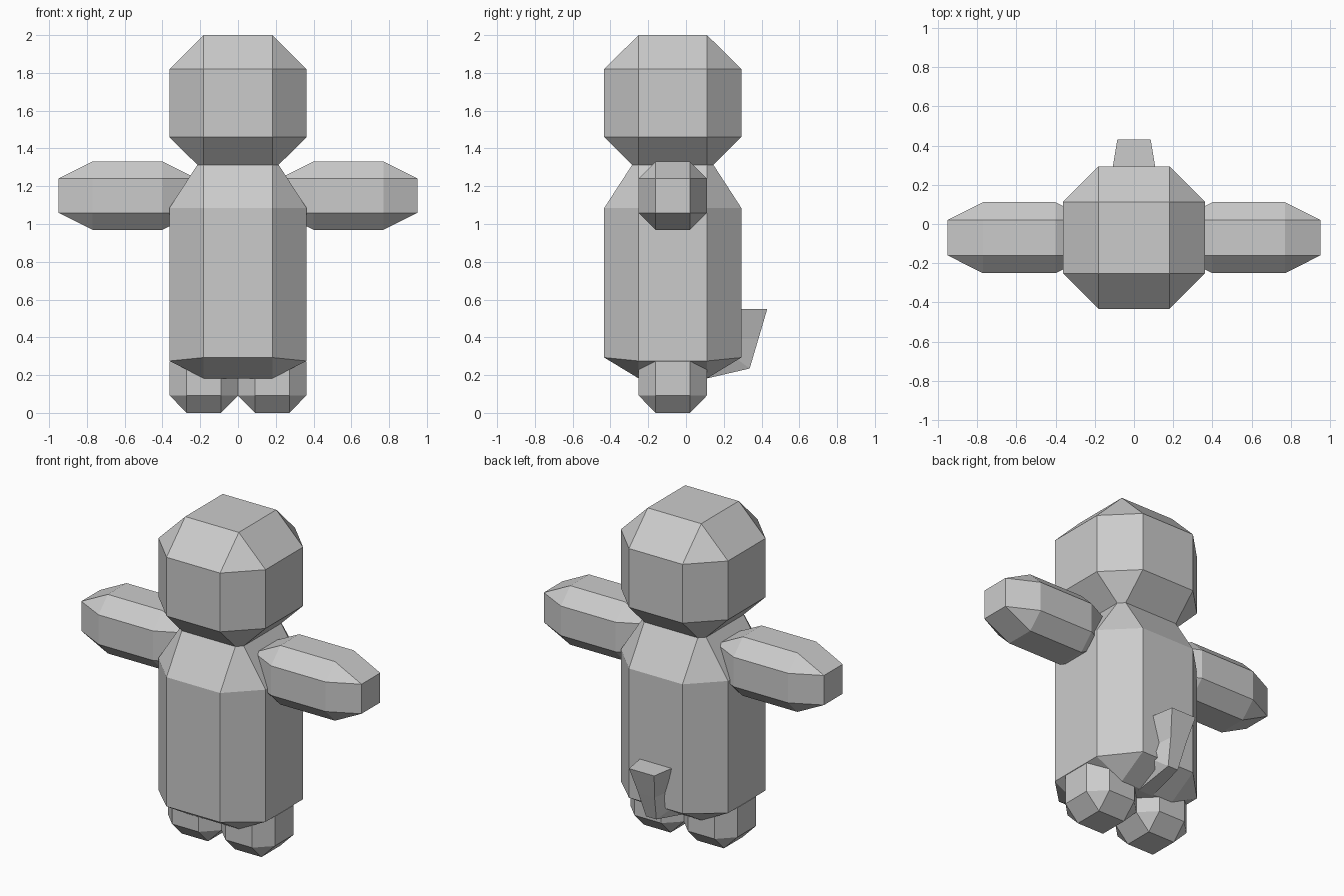
import bpy, bmesh

if "Cube" in bpy.data.objects:
    bpy.data.objects.remove(bpy.data.objects["Cube"])

CY = -0.07  # depth centre of the body, arms and feet


def finish(name, bm):
    bmesh.ops.recalc_face_normals(bm, faces=bm.faces)
    me = bpy.data.meshes.new(name)
    bm.to_mesh(me)
    bm.free()
    ob = bpy.data.objects.new(name, me)
    bpy.context.collection.objects.link(ob)
    return ob


def loft(name, rings):
    """Closed skin through rings with equal point counts."""
    bm = bmesh.new()
    vs = [[bm.verts.new(p) for p in r] for r in rings]
    n = len(vs[0])
    for a, b in zip(vs, vs[1:]):
        for i in range(n):
            j = (i + 1) % n
            bm.faces.new((a[i], a[j], b[j], b[i]))
    bm.faces.new(vs[0])
    bm.faces.new(vs[-1])
    return finish(name, bm)


def bevelled_block(name, levels, half, to_world):
    """Octagonal block with square ends. levels: end, ring, ring, end."""
    c = half / 2
    octagon = [(half, -c), (half, c), (c, half), (-c, half),
               (-half, c), (-half, -c), (-c, -half), (c, -half)]
    square = [(c, -c), (c, c), (-c, c), (-c, -c)]
    bm = bmesh.new()

    def ring(pts, w):
        # w may be a pair: height on the u sides and on the v sides
        wu, wv = w if isinstance(w, tuple) else (w, w)
        return [bm.verts.new(to_world(u, v, wu if abs(u) > abs(v) else wv))
                for u, v in pts]

    e0, r0, r1, e1 = (ring(p, w) for p, w in
                      zip((square, octagon, octagon, square), levels))
    for i in range(8):
        j = (i + 1) % 8
        bm.faces.new((r0[i], r0[j], r1[j], r1[i]))
    for e, r in ((e0, r0), (e1, r1)):
        bm.faces.new(e)
        for k in range(4):
            a, b = 2 * k, 2 * k + 1
            bm.faces.new((e[k], e[(k + 1) % 4], r[b], r[a]))
            bm.faces.new((e[(k + 1) % 4], r[b], r[(b + 1) % 8]))
    return finish(name, bm)


def upright(x):
    return lambda u, v, w: (x + u, CY + v, w)


# head and body
bevelled_block("head", (1.28, 1.46, 1.82, 2.0), 0.363, upright(0))
bevelled_block("body", (0.183, (0.275, 0.293), 1.085, 1.365), 0.363, upright(0))

# arms and feet, one per side
for s, side in ((-1, "left"), (1, "right")):
    bevelled_block(side + "_arm", (0.22, 0.40, 0.77, 0.95), 0.181,
                   lambda u, v, w, s=s: (s * w, CY + u, 1.15 + v))
    bevelled_block(side + "_foot", (0, 0.092, 0.272, 0.363), 0.181,
                   upright(s * 0.181))

# tail: back half-width, y, z and front half-width, y, z per ring
tail = [(0.085, 0.43, 0.55, 0.12, 0.22, 0.55),
        (0.055, 0.383, 0.39, 0.065, 0.28, 0.39),
        (0.035, 0.337, 0.235, 0.10, 0.25, 0.30),
        (0.05, 0.10, 0.18, 0.05, 0.10, 0.28)]
loft("tail", [[(-a, y, z), (a, y, z), (b, y2, z2), (-b, y2, z2)]
              for a, y, z, b, y2, z2 in tail])
